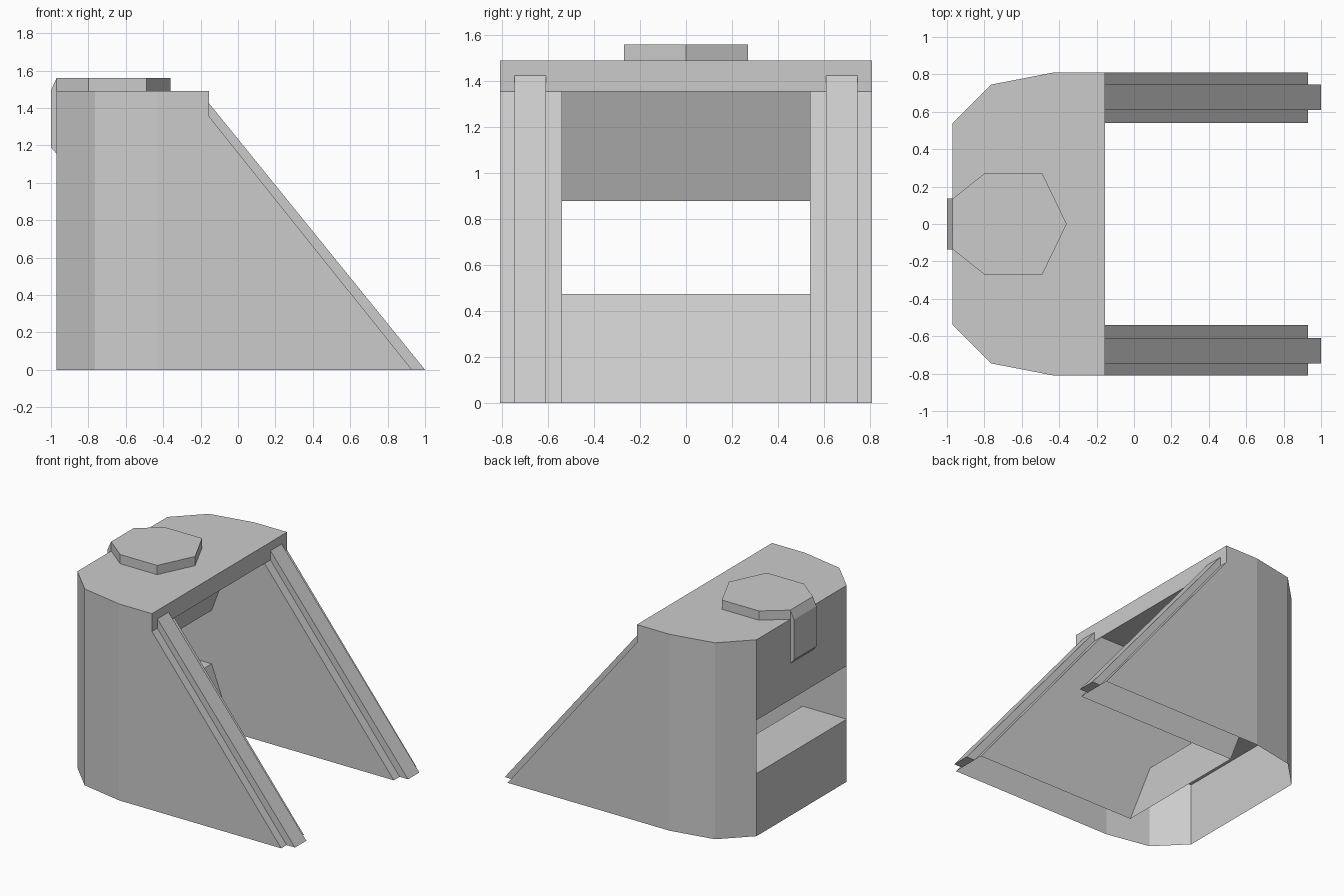
import bpy, bmesh

if "Cube" in bpy.data.objects:
    bpy.data.objects.remove(bpy.data.objects["Cube"])


def make_object(name, faces):
    """Weld loose polygons into one flat-shaded mesh with outward normals."""
    bm = bmesh.new()
    for pts in faces:
        bm.faces.new([bm.verts.new(p) for p in pts])
    bmesh.ops.remove_doubles(bm, verts=bm.verts, dist=0.0005)
    bmesh.ops.recalc_face_normals(bm, faces=bm.faces)
    mesh = bpy.data.meshes.new(name)
    bm.to_mesh(mesh)
    bm.free()
    obj = bpy.data.objects.new(name, mesh)
    bpy.context.collection.objects.link(obj)
    return obj


def sweep(profile, a, b, place):
    """Quads joining each step of an open profile between two offsets."""
    return [[place(p, a), place(q, a), place(q, b), place(p, b)]
            for p, q in zip(profile, profile[1:])]


def prism(name, profile, a, b, place):
    caps = [[place(p, t) for p in profile] for t in (a, b)]
    return make_object(name, caps + sweep(profile + profile[:1], a, b, place))


def side(p, y):      # profile in x, z
    return (p[0], y, p[1])


def plan(p, z):      # profile in x, y
    return (p[0], p[1], z)


TOP, UNDER, FRONT, BACK, FOOT = 1.49, 1.355, -0.155, -0.97, 0.93
OUT, IN = 0.81, 0.54
SILL, LINTEL = 0.475, 0.88

# Body shell: open underneath, with a window through the back
corner = [(-0.43, OUT), (-0.765, 0.745), (BACK, IN)]
roof = [(FRONT, OUT)] + corner + [(x, -y) for x, y in reversed(corner)] + [(FRONT, -OUT)]
faces = [[plan(p, TOP) for p in roof]]

lower_inside = [(-0.42, 0), (-0.6, SILL), (BACK, SILL)]
upper_inside = [(BACK, LINTEL), (-0.6, LINTEL), (-0.42, UNDER), (FRONT, UNDER)]
outer_side = [(-0.43, 0), (FOOT, 0), (FRONT, UNDER), (FRONT, TOP), (-0.43, TOP)]
inner_side = lower_inside + upper_inside + [(FOOT, 0)]

for s in (1, -1):
    faces += sweep([(x, s * y) for x, y in corner], 0, TOP, plan)
    faces.append([side(p, s * OUT) for p in outer_side])
    faces.append([side(p, s * IN) for p in inner_side])
    faces += sweep([(FRONT, UNDER), (FOOT, 0)], s * IN, s * OUT, side)

faces += sweep(lower_inside + [(BACK, 0)], -IN, IN, side)
faces += sweep([(BACK, TOP)] + upper_inside, -IN, IN, side)
faces.append([(FRONT, y, z) for y, z in
              [(-OUT, UNDER), (-IN, UNDER), (IN, UNDER), (OUT, UNDER), (OUT, TOP), (-OUT, TOP)]])
make_object("body_shell", faces)

# Raised rails running down the sloping front edges
rail = [(FOOT, 0), (1.0, 0), (FRONT, 1.425), (FRONT, UNDER)]
for s, label in ((1, "back"), (-1, "front")):
    prism("sloping_rail_" + label, rail, s * 0.61, s * 0.745, side)

# Cap plate on the roof
half = [(-0.8, 0.27), (BACK, 0.135)]
cap = [(-0.36, 0), (-0.49, 0.27)] + half + [(x, -y) for x, y in reversed(half)] + [(-0.49, -0.27)]
prism("cap_plate", cap, TOP, 1.56, plan)

# Clip folded down over the back wall
clip = [(BACK, 1.56), (-1.0, 1.495), (-1.0, 1.19), (BACK, 1.155)]
prism("back_clip", clip, -0.135, 0.135, side)
